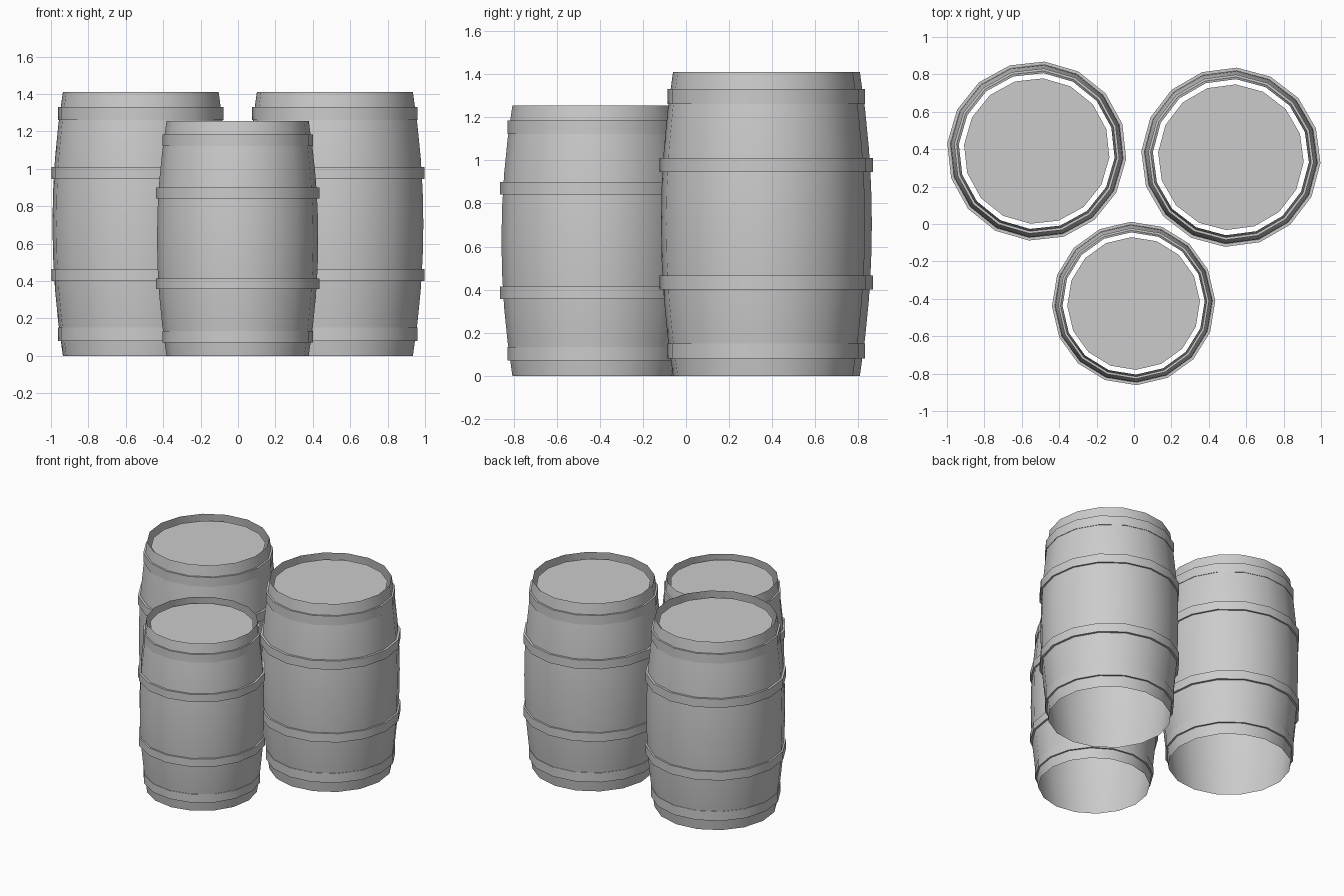
import bpy, math

if "Cube" in bpy.data.objects:
    bpy.data.objects.remove(bpy.data.objects["Cube"])

SIDES = 16
HEIGHT = 1.41
RIM_R, BELLY_R = 0.418, 0.474


def body_radius(z):
    """Bulging stave curve, widest at mid height."""
    t = z / (HEIGHT / 2) - 1
    return RIM_R + (BELLY_R - RIM_R) * (1 - t * t)


def lathe(name, profile, phase, close_top=False):
    """Revolve (radius, z) points into an open shell."""
    verts, faces = [], []
    for r, z in profile:
        for i in range(SIDES):
            a = math.radians(phase) + math.tau * i / SIDES
            verts.append((r * math.cos(a), r * math.sin(a), z))
    for k in range(len(profile) - 1):
        for i in range(SIDES):
            j = (i + 1) % SIDES
            faces.append((k * SIDES + i, k * SIDES + j,
                          (k + 1) * SIDES + j, (k + 1) * SIDES + i))
    if close_top:
        faces.append(tuple(range(len(verts) - SIDES, len(verts))))
    mesh = bpy.data.meshes.new(name)
    mesh.from_pydata(verts, [], faces)
    mesh.shade_smooth()
    mesh.set_sharp_from_angle(angle=math.radians(35))
    obj = bpy.data.objects.new(name, mesh)
    bpy.context.collection.objects.link(obj)
    return obj


def barrel(label, x, y, phase, width=1.0, tall=1.0):
    parts = []
    # Open bulging stave wall
    zs = [HEIGHT * i / 8 for i in range(9)]
    parts.append(lathe(label + "_staves", [(body_radius(z), z) for z in zs], phase))
    # Recessed lid, slightly smaller than the rim
    parts.append(lathe(label + "_lid", [(0.39, HEIGHT - 0.04)], phase, True))
    # Four straight hoops, mirrored about mid height
    hoops = [(0.08, 0.15, 0.443), (0.40, 0.465, 0.48)]
    hoops += [(HEIGHT - b, HEIGHT - a, r) for a, b, r in hoops]
    for n, (a, b, r) in enumerate(hoops):
        profile = [(body_radius(a), a), (r, a), (r, b), (body_radius(b), b)]
        parts.append(lathe(f"{label}_hoop_{n + 1}", profile, phase))
    for p in parts:
        p.location = (x, y, 0)
        p.scale = (width, width, tall)


barrel("left_barrel", -0.52, 0.39, 17.5)
barrel("right_barrel", 0.518, 0.357, 18.8)
barrel("front_barrel", -0.002, -0.425, 2.0, 0.91, 0.89)
